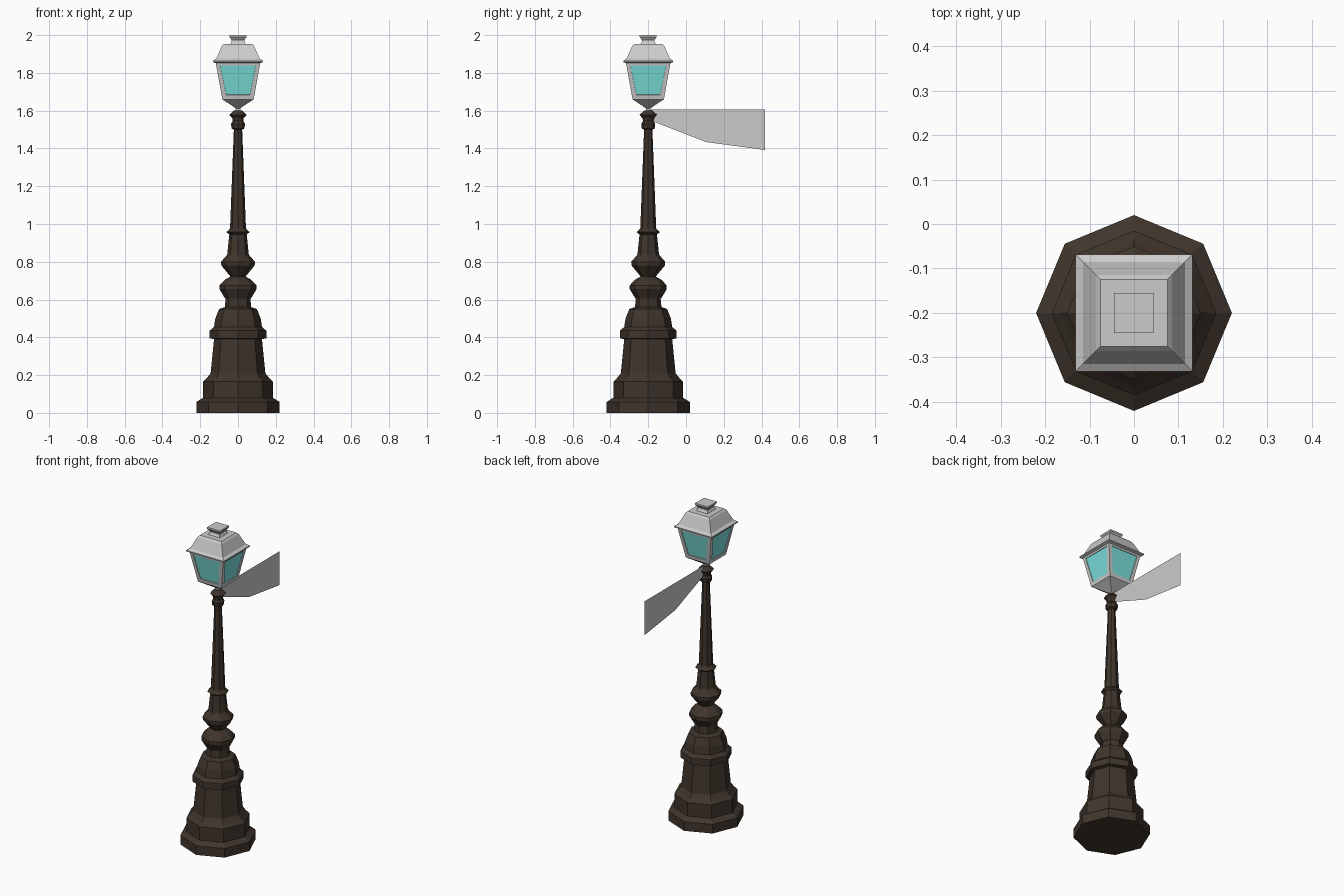
import bpy, bmesh, math

if "Cube" in bpy.data.objects:
    bpy.data.objects.remove(bpy.data.objects["Cube"])

CX, CY = 0.0, -0.2   # post axis


def material(name, colour):
    m = bpy.data.materials.new(name)
    m.diffuse_color = (*colour, 1)
    m.use_nodes = True
    m.node_tree.nodes["Principled BSDF"].inputs["Base Color"].default_value = m.diffuse_color
    return m


def finish(bm, name, mats=()):
    me = bpy.data.meshes.new(name)
    bm.to_mesh(me)
    bm.free()
    for m in mats:
        me.materials.append(m)
    ob = bpy.data.objects.new(name, me)
    bpy.context.collection.objects.link(ob)
    return ob


def rings(profile, sides, turn=0.0, scale=1.0):
    """Capped stack of polygon rings from (radius, height) pairs."""
    bm = bmesh.new()
    loops = []
    for r, z in profile:
        angles = [turn + math.tau * i / sides for i in range(sides)]
        loops.append([bm.verts.new((CX + r * scale * math.cos(a),
                                    CY + r * scale * math.sin(a), z)) for a in angles])
    for lo, hi in zip(loops, loops[1:]):
        for i in range(sides):
            j = (i + 1) % sides
            bm.faces.new((lo[i], lo[j], hi[j], hi[i]))
    bm.faces.new(loops[0][::-1])
    bm.faces.new(loops[-1])
    bm.normal_update()
    return bm


def square(profile):
    return rings(profile, 4, math.pi / 4, math.sqrt(2))


iron = material("dark_iron", (0.05, 0.035, 0.025))
cyan = material("cyan_glass", (0.2, 0.75, 0.72))
frame_grey = material("lantern_grey", (0.8, 0.8, 0.8))

# Octagonal pedestal
finish(rings([(0.22, 0), (0.22, 0.058), (0.185, 0.08), (0.185, 0.165),
              (0.165, 0.185), (0.145, 0.21), (0.127, 0.39), (0.15, 0.395),
              (0.15, 0.435), (0.127, 0.455), (0.12, 0.50), (0.10, 0.55),
              (0.07, 0.56), (0.065, 0.61)], 8), "pedestal", [iron])

# Octagonal turned post with its collars
finish(rings([(0.068, 0.605), (0.098, 0.655), (0.098, 0.675), (0.07, 0.705),
              (0.04, 0.722), (0.088, 0.78), (0.09, 0.80), (0.062, 0.832),
              (0.057, 0.84), (0.046, 0.945), (0.062, 0.957), (0.045, 0.972),
              (0.042, 0.98), (0.022, 1.50), (0.034, 1.505), (0.037, 1.53),
              (0.028, 1.545), (0.03, 1.56), (0.046, 1.578), (0.02, 1.602)], 8),
       "post", [iron])

# Lantern foot
finish(square([(0.012, 1.59), (0.012, 1.612), (0.03, 1.625), (0.083, 1.66)]),
       "lantern_foot")

# Lantern body with a framed pane in each side
bm = square([(0.083, 1.66), (0.119, 1.86)])
sides = [f for f in bm.faces if abs(f.normal.z) < 0.5]
bmesh.ops.inset_individual(bm, faces=sides, thickness=0.031)
bmesh.ops.inset_individual(bm, faces=sides, thickness=0.0005, depth=-0.004)
for f in sides:
    f.material_index = 1
finish(bm, "lantern_body", [frame_grey, cyan])

# Lantern roof with its overhanging rim and vent cap
finish(square([(0.119, 1.852), (0.132, 1.857), (0.132, 1.864), (0.115, 1.875),
               (0.085, 1.942), (0.075, 1.953)]), "lantern_roof")
finish(square([(0.042, 1.95), (0.034, 1.965), (0.034, 1.975), (0.045, 1.99),
               (0.045, 2.0)]), "vent_cap")

# Thin side panel hung from the post head
bm = bmesh.new()
outline = [(-0.2, 1.607), (-0.2, 1.553), (0.106, 1.434), (0.418, 1.392), (0.418, 1.607)]
bm.faces.new([bm.verts.new((0, y, z)) for y, z in outline])
finish(bm, "side_panel")
